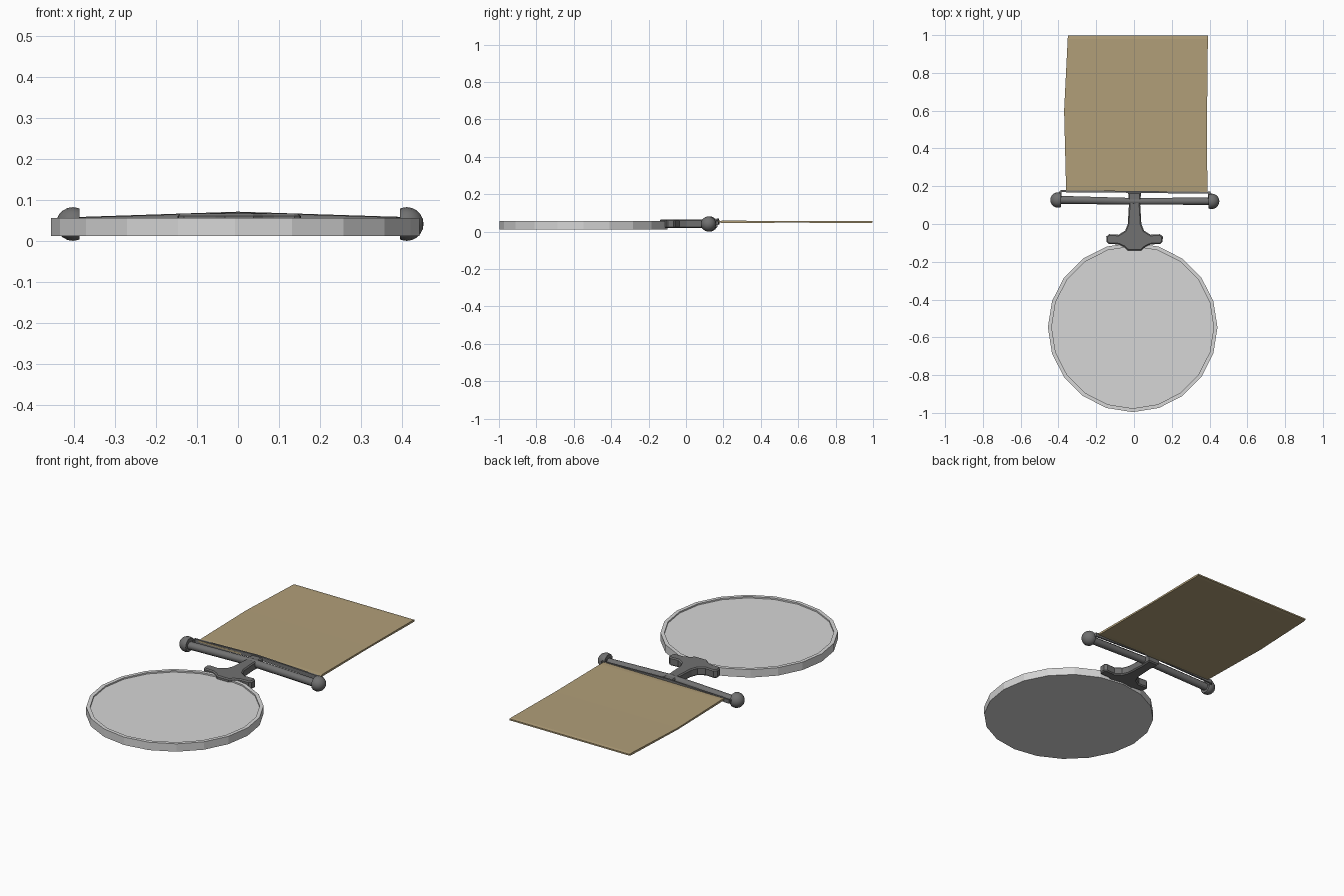
import bpy, bmesh, math
from mathutils import Matrix, Vector

cube = bpy.data.objects.get("Cube")
if cube:
    bpy.data.objects.remove(cube, do_unlink=True)


def material(name, rgb):
    m = bpy.data.materials.new(name)
    m.use_nodes = True
    m.diffuse_color = (*rgb, 1)
    m.node_tree.nodes["Principled BSDF"].inputs["Base Color"].default_value = (*rgb, 1)
    return m


silver = material("light silver", (0.67, 0.67, 0.67))
steel = material("dark steel", (0.165, 0.165, 0.165))
tan = material("tan ribbon", (0.44, 0.345, 0.19))


def finish(name, bm, mat, smooth_angle=None):
    bmesh.ops.recalc_face_normals(bm, faces=bm.faces)
    mesh = bpy.data.meshes.new(name)
    bm.to_mesh(mesh)
    bm.free()
    mesh.materials.append(mat)
    ob = bpy.data.objects.new(name, mesh)
    bpy.context.collection.objects.link(ob)
    if smooth_angle:
        bpy.ops.object.select_all(action="DESELECT")
        ob.select_set(True)
        bpy.context.view_layer.objects.active = ob
        bpy.ops.object.shade_smooth_by_angle(angle=math.radians(smooth_angle))
    return ob


def slab(outline, z0, z1):
    """Extrude a flat outline between two heights; returns mesh and top face."""
    bm = bmesh.new()
    low = [bm.verts.new((x, y, z0)) for x, y in outline]
    high = [bm.verts.new((x, y, z1)) for x, y in outline]
    bm.faces.new(low[::-1])
    top = bm.faces.new(high)
    n = len(outline)
    for i in range(n):
        j = (i + 1) % n
        bm.faces.new((low[i], low[j], high[j], high[i]))
    bm.normal_update()
    return bm, top


def loft(sections):
    """Skin a row of equal-sized point rings and cap both ends."""
    bm = bmesh.new()
    rings = [[bm.verts.new(p) for p in ring] for ring in sections]
    n = len(rings[0])
    for a, b in zip(rings, rings[1:]):
        for i in range(n):
            j = (i + 1) % n
            bm.faces.new((a[i], a[j], b[j], b[i]))
    bm.faces.new(rings[0][::-1])
    bm.faces.new(rings[-1])
    return bm


# Medal disc: twenty sides with a narrow raised rim
circle = [(-0.007 + 0.449 * math.cos(i * math.tau / 20),
           -0.547 + 0.449 * math.sin(i * math.tau / 20)) for i in range(20)]
bm, top = slab(circle, 0.012, 0.056)
bmesh.ops.inset_region(bm, faces=[top], thickness=0.02)
ext = bmesh.ops.extrude_discrete_faces(bm, faces=[top])
bmesh.ops.translate(bm, verts=ext["faces"][0].verts, vec=(0, 0, -0.008))
finish("medal_disc", bm, silver)

# Scrolled claw and stem, half outline mirrored across x
half = [(0.034, 0.168), (0.03, 0.1), (0.036, 0.0), (0.05, -0.035), (0.085, -0.057),
        (0.135, -0.054), (0.15, -0.067), (0.148, -0.095), (0.135, -0.106),
        (0.085, -0.108), (0.058, -0.12), (0.035, -0.14)]
outline = half + [(-x, y) for x, y in reversed(half)]
bm, top = slab([(x + 0.003, y) for x, y in outline], 0.02, 0.066)
caps = [f for f in bm.faces if abs(f.normal.z) > 0.9]
rim = list({e for f in caps for e in f.edges})
bmesh.ops.bevel(bm, geom=rim, offset=0.006, segments=1, affect="EDGES")
finish("claw_and_stem", bm, steel)

# Main crossbar: slightly arched and slimmer at the middle
stations = []
for x, y, z, ry in ((-0.4, 0.128, 0.037, 0.023), (0.0, 0.12, 0.05, 0.019),
                    (0.41, 0.121, 0.037, 0.021)):
    stations.append([(x, y + ry * math.cos(a), z + 0.021 * math.sin(a))
                     for a in (math.tau * (i + 0.5) / 8 for i in range(8))])
finish("crossbar", loft(stations), steel, 50)

# Thin rail that carries the ribbon
rail = [[(x, y + dy, z + dz) for dy, dz in
         ((-0.005, -0.015), (0.005, -0.015), (0.005, 0.006), (-0.005, 0.006))]
        for x, y, z in ((-0.39, 0.174, 0.052), (0.0, 0.17, 0.065), (0.405, 0.165, 0.052))]
finish("ribbon_rail", loft(rail), steel)

# Domed end knobs with flat inner faces, and the links to the rail
for name, side, x, y in (("right", -1, -0.402, 0.127), ("left", 1, 0.411, 0.12)):
    bm = bmesh.new()
    bmesh.ops.create_uvsphere(bm, u_segments=16, v_segments=10, radius=0.041)
    bmesh.ops.rotate(bm, verts=bm.verts, matrix=Matrix.Rotation(math.pi / 2, 3, "Y"))
    cut = bmesh.ops.bisect_plane(bm, geom=bm.verts[:] + bm.edges[:] + bm.faces[:],
                                 plane_co=Vector((-side * 0.016, 0, 0)),
                                 plane_no=Vector((-side, 0, 0)), clear_outer=True)
    bmesh.ops.holes_fill(bm, edges=[e for e in bm.edges if e.is_boundary])
    bmesh.ops.translate(bm, verts=bm.verts, vec=(x, y, 0.041))
    finish(name + "_knob", bm, steel, 40)
    lx = x - side * 0.012
    bm, top = slab([(lx - 0.006, y), (lx + 0.006, y),
                    (lx + 0.006, 0.173), (lx - 0.006, 0.173)], 0.036, 0.056)
    finish(name + "_link", bm, steel)

# Folded ribbon: two close layers joined by the folds at both ends
sections = []
for y, left, right, low, high in ((0.166, -0.36, 0.39, 0.049, 0.057),
                                  (0.2, -0.36, 0.388, 0.047, 0.059),
                                  (0.6, -0.37, 0.387, 0.048, 0.057),
                                  (0.98, -0.351, 0.391, 0.046, 0.058),
                                  (0.998, -0.35, 0.392, 0.048, 0.056)):
    sections.append([(left, y, low), (right, y, low), (right, y, high), (left, y, high)])
finish("ribbon", loft(sections), tan)
